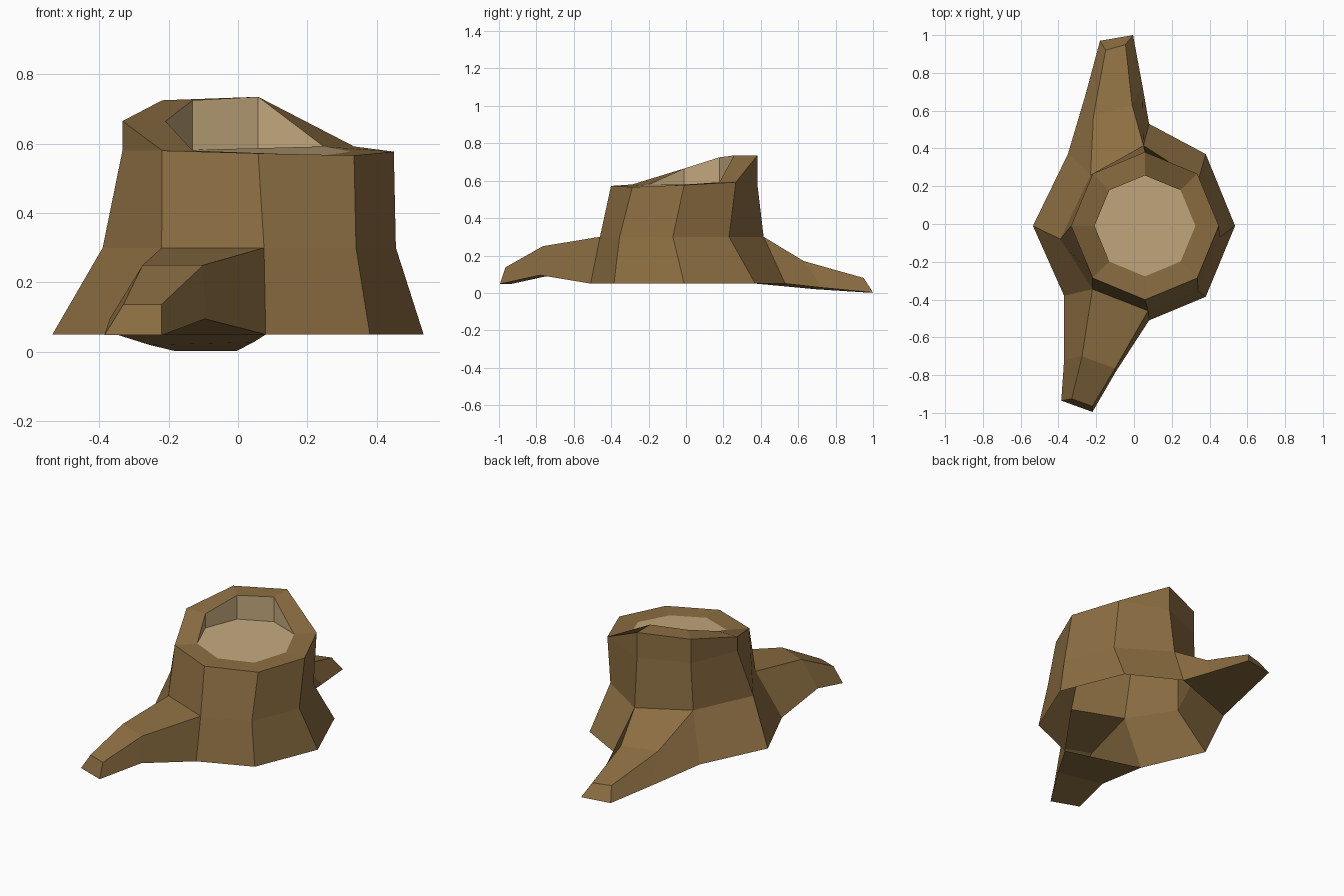
import bpy, bmesh, math

if "Cube" in bpy.data.objects:
    bpy.data.objects.remove(bpy.data.objects["Cube"])

N = 8


def material(name, rgb):
    m = bpy.data.materials.new(name)
    m.diffuse_color = (*rgb, 1)
    m.use_nodes = True
    m.node_tree.nodes["Principled BSDF"].inputs["Base Color"].default_value = m.diffuse_color
    return m


def octagon(cx, cy, r, zs):
    return [(cx + r * math.cos(math.tau * i / N), cy + r * math.sin(math.tau * i / N), z)
            for i, z in enumerate(zs)]


def add(bm, pts):
    return [bm.verts.new(p) for p in pts]


def bridge(bm, a, b, skip=()):
    """Join two closed loops with quads, leaving out the skipped sides."""
    n = len(a)
    for i in range(n):
        if i not in skip:
            j = (i + 1) % n
            bm.faces.new((a[i], a[j], b[j], b[i]))


def finish(bm, name, mat):
    # merge coincident rings where the rim is not raised
    bmesh.ops.remove_doubles(bm, verts=bm.verts, dist=0.0005)
    me = bpy.data.meshes.new(name)
    bm.to_mesh(me)
    bm.free()
    me.materials.append(mat)
    ob = bpy.data.objects.new(name, me)
    bpy.context.collection.objects.link(ob)
    return ob


# Rings run anticlockwise, starting at +x
base_xy = [(.535, -.01), (.38, .37), (.08, .53), (-.35, .37),
           (-.535, -.01), (-.37, -.38), (.08, -.51), (.38, -.385)]
mid_xy = [(.455, -.07), (.34, .23), (.05, .415), (-.23, .26),
          (-.39, -.08), (-.22, -.345), (.075, -.46), (.34, -.355)]
low_z = [.577, .592, .587, .582, .58, .58, .572, .566]
rise = [0, 0, .148, .143, .085, 0, 0, 0]
rim_z = [z + r for z, r in zip(low_z, rise)]

# Bark: open-bottomed trunk, broken top rim and two roots
bm = bmesh.new()
base = add(bm, [(x, y, .05) for x, y in base_xy])
mid = add(bm, [(x, y, .3) for x, y in mid_xy])
low = add(bm, octagon(.058, -.01, .391, low_z))
top = add(bm, octagon(.058, -.01, .391, rim_z))
rim = add(bm, octagon(.058, -.01, .267, rim_z))
bridge(bm, base, mid, skip=(2, 5))
bridge(bm, mid, low)
bridge(bm, low, top)
bridge(bm, top, rim)

# Roots grow out of the two skipped sides: sections of four points
back_root = [[(.045, .73, .028), (-.255, .69, .02), (-.215, .57, .17), (-.01, .63, .17)],
             [(-.005, 1, .002), (-.18, .97, .002), (-.15, .92, .08), (-.045, .95, .08)]]
front_root = [[(-.37, -.72, .095), (-.095, -.78, .095), (-.1, -.765, .25), (-.275, -.7, .25)],
              [(-.385, -.935, .048), (-.22, -.995, .048), (-.22, -.965, .137), (-.33, -.925, .137)]]
for side, sections in ((2, back_root), (5, front_root)):
    loop = [base[side], base[side + 1], mid[side + 1], mid[side]]
    for pts in sections:
        nxt = add(bm, pts)
        bridge(bm, loop, nxt)
        loop = nxt
    bm.faces.new(loop)
finish(bm, "stump_bark_and_roots", material("brown bark", (.262, .156, .054)))

# Cut wood: inner walls under the raised rim, and the floor
bm = bmesh.new()
wall = add(bm, octagon(.058, -.01, .267, rim_z))
floor = add(bm, octagon(.058, -.01, .267, low_z))
bridge(bm, wall, floor)
bm.faces.new(floor)
finish(bm, "cut_wood", material("pale wood", (.54, .39, .205)))
